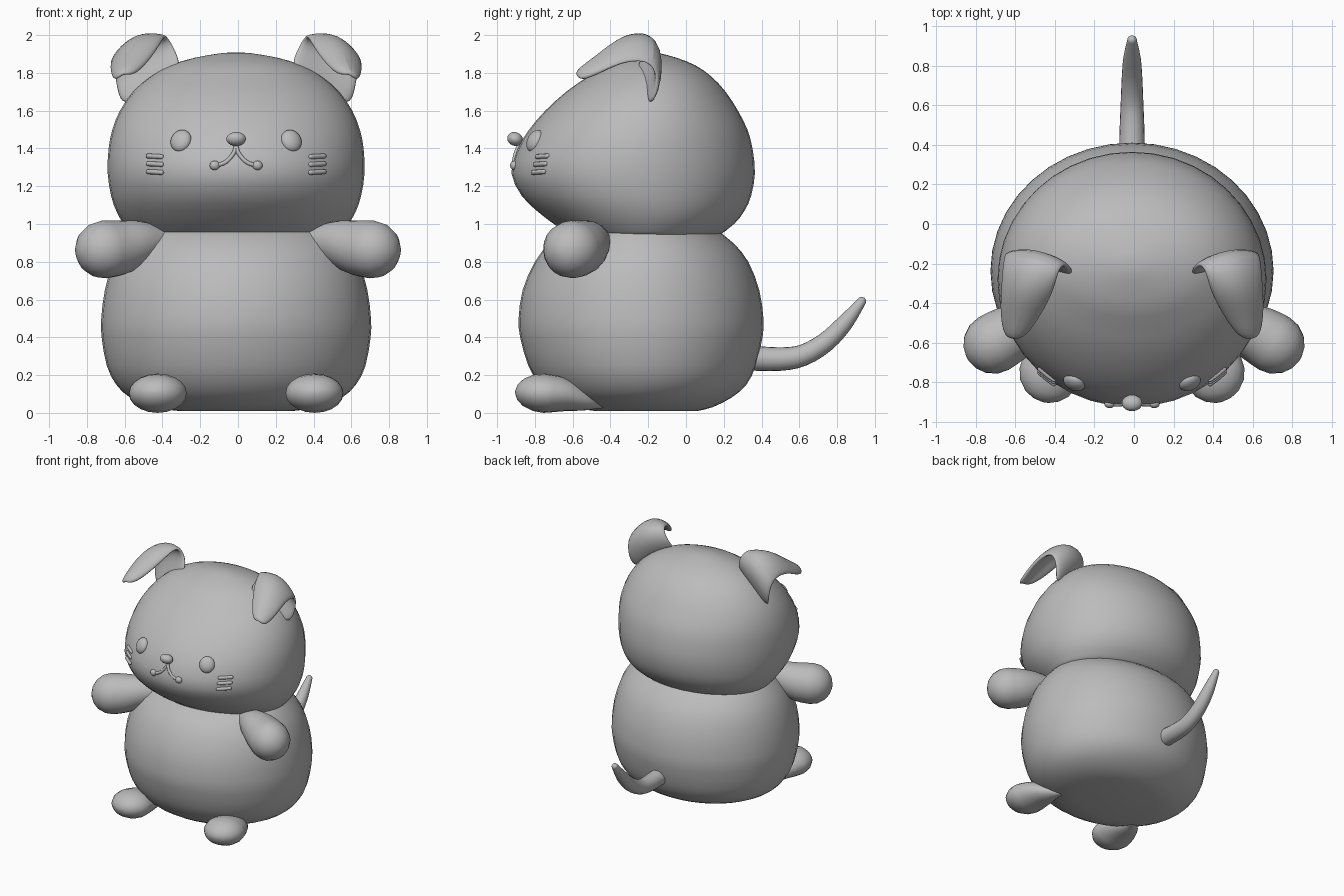
import bpy, bmesh, math
from mathutils import Vector, Matrix

if "Cube" in bpy.data.objects:
    bpy.data.objects.remove(bpy.data.objects["Cube"])

CX = -0.01  # symmetry plane of body, head, face, ears and feet
grey = bpy.data.materials.new("plain_grey")
grey.diffuse_color = (0.5, 0.5, 0.5, 1)
grey.use_nodes = True
grey.node_tree.nodes["Principled BSDF"].inputs["Base Color"].default_value = grey.diffuse_color


def finish(name, bm, angle=60):
    bmesh.ops.recalc_face_normals(bm, faces=bm.faces)
    me = bpy.data.meshes.new(name)
    bm.to_mesh(me)
    bm.free()
    ob = bpy.data.objects.new(name, me)
    bpy.context.collection.objects.link(ob)
    me.materials.append(grey)
    bpy.ops.object.select_all(action='DESELECT')
    ob.select_set(True)
    bpy.context.view_layer.objects.active = ob
    bpy.ops.object.shade_smooth_by_angle(angle=math.radians(angle))
    return ob


def smooth(rows, n):
    """Catmull-Rom interpolation of tuples."""
    out = []
    for i in range(len(rows) - 1):
        p = [rows[max(i - 1, 0)], rows[i], rows[i + 1], rows[min(i + 2, len(rows) - 1)]]
        for k in range(n):
            t = k / n
            out.append(tuple(0.5 * (2 * b + (c - a) * t + (2 * a - 5 * b + 4 * c - d) * t * t
                                    + (3 * b - a - 3 * c + d) * t ** 3) for a, b, c, d in zip(*p)))
    return out + [tuple(rows[-1])]


def loft(name, rings):
    bm = bmesh.new()
    vs = [[bm.verts.new(p) for p in r] for r in rings]
    n = len(rings[0])
    for a, b in zip(vs, vs[1:]):
        for i in range(n):
            j = (i + 1) % n
            bm.faces.new((a[i], a[j], b[j], b[i]))
    bm.faces.new(vs[0])
    bm.faces.new(vs[-1])
    return finish(name, bm)


def blob(name, profile, seg=40):
    """Stacked ovals: height, half width, front y, back y."""
    rings = []
    for z, hw, yf, yb in smooth(profile, 2):
        rings.append([Vector((CX + hw * math.cos(a), (yf + yb) / 2 + (yb - yf) / 2 * math.sin(a), z))
                      for a in (2 * math.pi * i / seg for i in range(seg))])
    return loft(name, rings)


def sweep(name, pts, ref=(0, 0, 1), seg=20, n=3):
    """Round-ended tube through points (x, y, z, side radius, up radius)."""
    rows = smooth(pts, n)
    pos = [Vector(r[:3]) for r in rows]
    rings = []

    def ring(c, t, ra, rb):
        side = t.cross(Vector(ref)).normalized()
        up = side.cross(t)
        rings.append([c + side * ra * math.cos(a) + up * rb * math.sin(a)
                      for a in (2 * math.pi * i / seg for i in range(seg))])

    caps = [math.radians(d) for d in (84, 65, 45, 22)]
    t0 = (pos[1] - pos[0]).normalized()
    t1 = (pos[-1] - pos[-2]).normalized()
    for a in caps:
        ring(pos[0] - t0 * rows[0][3] * math.sin(a), t0, rows[0][3] * math.cos(a), rows[0][4] * math.cos(a))
    for i, r in enumerate(rows):
        t = (pos[min(i + 1, len(pos) - 1)] - pos[max(i - 1, 0)]).normalized()
        ring(pos[i], t, r[3], r[4])
    for a in reversed(caps):
        ring(pos[-1] + t1 * rows[-1][3] * math.sin(a), t1, rows[-1][3] * math.cos(a), rows[-1][4] * math.cos(a))
    return loft(name, rings)


def ball(name, loc, size, yaw=0, pitch=0):
    bm = bmesh.new()
    m = (Matrix.Translation(loc) @ Matrix.Rotation(yaw, 4, 'Z') @ Matrix.Rotation(pitch, 4, 'X')
         @ Matrix.Diagonal((*size, 1)))
    bmesh.ops.create_uvsphere(bm, u_segments=24, v_segments=14, radius=1, matrix=m)
    return finish(name, bm)


# Body and head
body = [(0.01, .30, -.48, .06), (.03, .44, -.60, .14), (.08, .56, -.70, .24), (.15, .635, -.775, .32),
        (.25, .685, -.835, .37), (.4, .712, -.878, .405), (.5, .714, -.886, .41), (.65, .695, -.865, .388),
        (.8, .65, -.80, .33), (.9, .59, -.72, .25), (.97, .53, -.62, .16)]
head = [(.935, .54, -.60, .17), (1.0, .595, -.70, .255), (1.07, .635, -.79, .31), (1.15, .662, -.87, .345),
        (1.27, .68, -.925, .365), (1.4, .675, -.89, .352), (1.5, .655, -.83, .325), (1.6, .615, -.745, .275),
        (1.7, .545, -.635, .21), (1.78, .455, -.52, .135), (1.84, .35, -.43, .05), (1.88, .22, -.33, -.05),
        (1.904, .08, -.25, -.14), (1.908, .01, -.2, -.18)]
blob("body", body)
blob("head", head)


def face_y(x, z):
    """Front surface of the head at offset x from the middle."""
    for a, b in zip(head, head[1:]):
        if a[0] <= z <= b[0]:
            t = (z - a[0]) / (b[0] - a[0])
            hw, yf, yb = (a[i] + (b[i] - a[i]) * t for i in (1, 2, 3))
            return (yf + yb) / 2 - (yb - yf) / 2 * math.sqrt(1 - (x / hw) ** 2)


def face_tube(name, pts, r):
    sweep(name, [(CX + x, face_y(x, z) - 0.004, z, r, r) for x, z in pts], ref=(0, 1, 0), seg=10)


# Nose and tail
ball("nose", (CX, -.905, 1.45), (.052, .042, .036), 0, -.35)
sweep("tail", [(CX, .34, .29, .066, .066), (CX, .50, .285, .062, .062), (CX, .62, .305, .057, .057),
               (CX, .74, .375, .052, .052), (CX, .84, .475, .044, .044), (CX, .93, .59, .024, .024)])

# Ear sheet: inner edge, middle, outer edge, from base over the fold to the tip
ear = [[(.27, -.28, 1.82), (.43, -.22, 1.75), (.60, -.20, 1.59)],
       [(.31, -.20, 1.92), (.48, -.12, 1.87), (.635, -.14, 1.72)],
       [(.36, -.22, 2.01), (.52, -.15, 2.00), (.65, -.17, 1.86)],
       [(.38, -.33, 1.97), (.53, -.32, 2.02), (.66, -.32, 1.86)],
       [(.45, -.46, 1.86), (.56, -.45, 1.90), (.665, -.45, 1.80)],
       [(.54, -.58, 1.78), (.60, -.59, 1.80), (.64, -.57, 1.75)]]

for s, side in ((1, "right"), (-1, "left")):
    # Arms and feet
    sweep(side + "_arm", [(s * .42, -.47, .91, .08, .08), (s * .52, -.515, .90, .12, .12),
                          (s * .63, -.56, .875, .146, .146), (s * .71, -.605, .865, .153, .153)])
    sweep(side + "_foot", [(CX + s * .35, -.46, .045, .03, .022), (CX + s * .38, -.54, .065, .085, .055),
                           (CX + s * .40, -.65, .096, .135, .09), (CX + s * .415, -.75, .104, .155, .104)])
    # Folded ears
    bm = bmesh.new()
    g = [[bm.verts.new((CX + s * (x + .005), y, z)) for x, y, z in row] for row in ear]
    for a, b in zip(g, g[1:]):
        for i in range(2):
            bm.faces.new((a[i], a[i + 1], b[i + 1], b[i]))
    ob = finish(side + "_ear", bm)
    th = ob.modifiers.new("thickness", 'SOLIDIFY')
    th.thickness, th.offset = .045, 0
    ob.modifiers.new("round", 'SUBSURF').levels = 2
    ob.modifiers["round"].render_levels = 2
    # Eyes
    ball(side + "_eye", (CX + s * .292, face_y(.292, 1.44) + .005, 1.44), (.058, .036, .062), s * .45, -.42)
    # Mouth curl with its end bead
    face_tube(side + "_mouth", [(0, 1.43), (s * .008, 1.385), (s * .04, 1.34), (s * .075, 1.318), (s * .11, 1.31)], .011)
    ball(side + "_mouth_bead", (CX + s * .113, face_y(.113, 1.31) - .004, 1.31), (.027, .022, .025))
    # Whiskers
    for k, z in enumerate((1.275, 1.317, 1.358)):
        face_tube(f"{side}_whisker_{k + 1}", [(s * .395, z - .002), (s * .43, z), (s * .465, z + .002)], .013)
